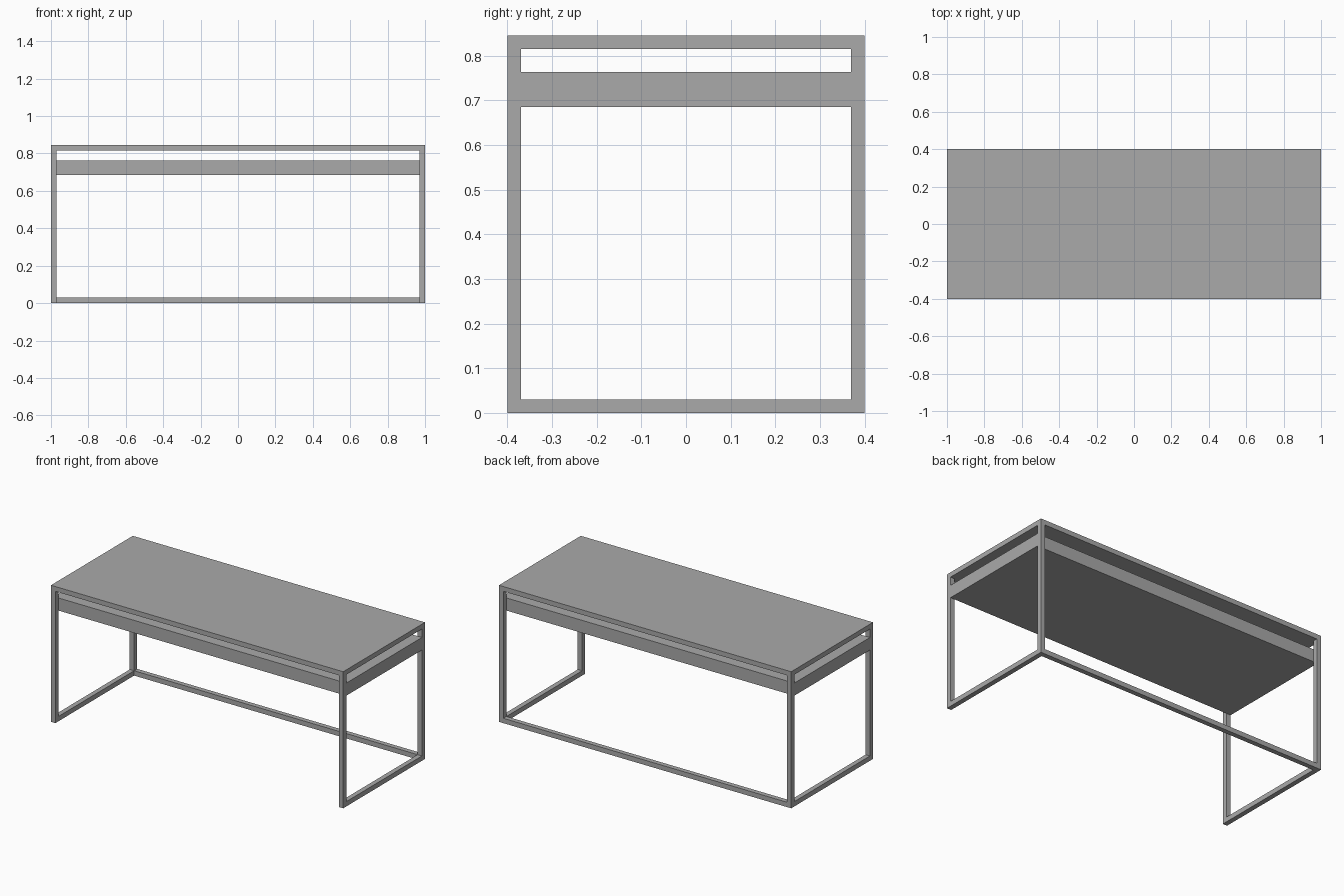
import bpy

if "Cube" in bpy.data.objects:
    bpy.data.objects.remove(bpy.data.objects["Cube"], do_unlink=True)

grey = bpy.data.materials.new("plain grey")
grey.use_nodes = True
colour = (0.4, 0.4, 0.4, 1)
grey.diffuse_color = colour
grey.node_tree.nodes["Principled BSDF"].inputs["Base Color"].default_value = colour

X, Y, H, T = 1.0, 0.4, 0.845, 0.03   # half length, half depth, height, tube width


def box(name, lo, hi):
    """Axis-aligned box between two opposite corners."""
    bpy.ops.mesh.primitive_cube_add(size=1, location=[(a + b) / 2 for a, b in zip(lo, hi)])
    ob = bpy.context.object
    ob.name = ob.data.name = name
    ob.scale = [b - a for a, b in zip(lo, hi)]
    bpy.ops.object.transform_apply(location=False, rotation=False, scale=True)
    ob.data.materials.append(grey)
    return ob


# Table top and the shallow case between the legs
box("table_top", (-X, -Y, H - T), (X, Y, H))
box("drawer_case", (-X, T - Y, 0.685), (X, Y - T, 0.763))

# Square legs and the floor rail on each end
for side, x in (("right", -X), ("left", X - T)):
    for end, y in (("front", -Y), ("back", Y - T)):
        box(f"{end}_{side}_leg", (x, y, 0), (x + T, y + T, H - T))
    box(f"{side}_floor_rail", (x, T - Y, 0), (x + T, Y - T, T))

# Floor rail along the back only
box("back_floor_rail", (T - X, Y - T, 0), (X - T, Y, T))
